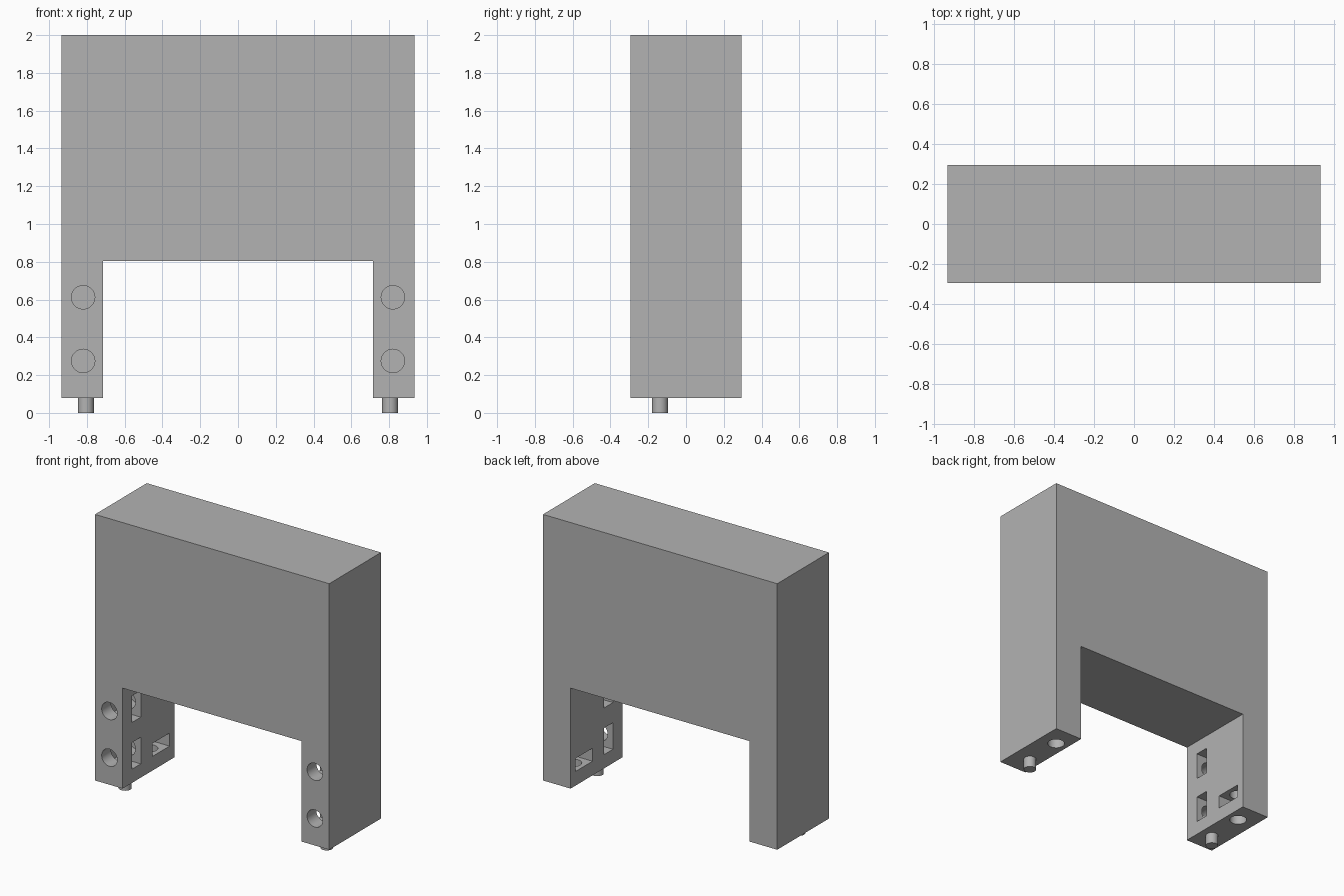
import bpy
import bmesh
from math import radians
from mathutils import Matrix, Vector

cube = bpy.data.objects.get("Cube")
if cube:
    bpy.data.objects.remove(cube, do_unlink=True)

HALF_W, HALF_D = 0.935, 0.295      # outer half width and depth
LEG_IN, ARCH_Z = 0.715, 0.805      # inner leg face and opening height
FOOT_Z, TOP_Z = 0.08, 2.0
BOLT_X, PEG_X = 0.82, 0.805        # front bolt holes, foot pegs and sockets
PEG_Y, SOCKET_Y = -0.138, 0.138

grey = bpy.data.materials.new("plain grey")
grey.use_nodes = True
grey.diffuse_color = (0.45, 0.45, 0.45, 1)
grey.node_tree.nodes["Principled BSDF"].inputs["Base Color"].default_value = (0.45, 0.45, 0.45, 1)


def finish(bm, name):
    bmesh.ops.recalc_face_normals(bm, faces=bm.faces[:])
    mesh = bpy.data.meshes.new(name)
    bm.to_mesh(mesh)
    bm.free()
    mesh.materials.append(grey)
    obj = bpy.data.objects.new(name, mesh)
    bpy.context.collection.objects.link(obj)
    return obj


def box(name, low, high):
    low, high = Vector(low), Vector(high)
    bm = bmesh.new()
    place = Matrix.Translation((low + high) / 2) @ Matrix.Diagonal((*(high - low), 1))
    bmesh.ops.create_cube(bm, size=1, matrix=place)
    return finish(bm, name)


def rod(name, start, end, radius):
    start, end = Vector(start), Vector(end)
    axis = end - start
    turn = axis.to_track_quat('Z', 'Y').to_matrix().to_4x4()
    bm = bmesh.new()
    bmesh.ops.create_cone(bm, cap_ends=True, segments=40, radius1=radius, radius2=radius,
                          depth=axis.length, matrix=Matrix.Translation((start + end) / 2) @ turn)
    return finish(bm, name)


def smooth(obj):
    bpy.ops.object.select_all(action='DESELECT')
    obj.select_set(True)
    bpy.context.view_layer.objects.active = obj
    bpy.ops.object.shade_smooth_by_angle(angle=radians(30))


def cut(target, cutter):
    mod = target.modifiers.new("cut", 'BOOLEAN')
    mod.operation, mod.solver, mod.object = 'DIFFERENCE', 'EXACT', cutter
    bpy.context.view_layer.objects.active = target
    bpy.ops.object.modifier_apply(modifier=mod.name)
    bpy.data.objects.remove(cutter, do_unlink=True)


# Arch-shaped block extruded from its front outline
half = [(HALF_W, TOP_Z), (HALF_W, FOOT_Z), (LEG_IN, FOOT_Z), (LEG_IN, ARCH_Z)]
outline = half + [(-x, z) for x, z in reversed(half)]
bm = bmesh.new()
face = bm.faces.new([bm.verts.new((x, -HALF_D, z)) for x, z in outline])
side = bmesh.ops.extrude_face_region(bm, geom=[face])["geom"]
bmesh.ops.translate(bm, vec=(0, 2 * HALF_D, 0),
                    verts=[v for v in side if isinstance(v, bmesh.types.BMVert)])
body = finish(bm, "arch_block")


def nut_slot(s, y, z, half_y, half_z):
    xs = sorted((s * (LEG_IN - 0.1), s * 0.905))
    cut(body, box("slot_cutter", (xs[0], y - half_y, z - half_z), (xs[1], y + half_y, z + half_z)))


for s, label in ((1, "left"), (-1, "right")):
    # Bolt holes from the front, each crossing an upright nut slot
    for z in (0.275, 0.612):
        cut(body, rod("bolt_cutter", (s * BOLT_X, -0.4, z), (s * BOLT_X, 0.02, z), 0.062))
        nut_slot(s, PEG_Y, z, 0.051, 0.096)
    # Socket under the foot, crossing a flat nut slot
    cut(body, rod("socket_cutter", (s * PEG_X, SOCKET_Y, 0), (s * PEG_X, SOCKET_Y, 0.42), 0.057))
    nut_slot(s, 0.143, 0.229, 0.098, 0.047)
    # Locating peg under the foot
    smooth(rod(label + "_foot_peg", (s * PEG_X, PEG_Y, 0), (s * PEG_X, PEG_Y, FOOT_Z + 0.02), 0.042))

smooth(body)
